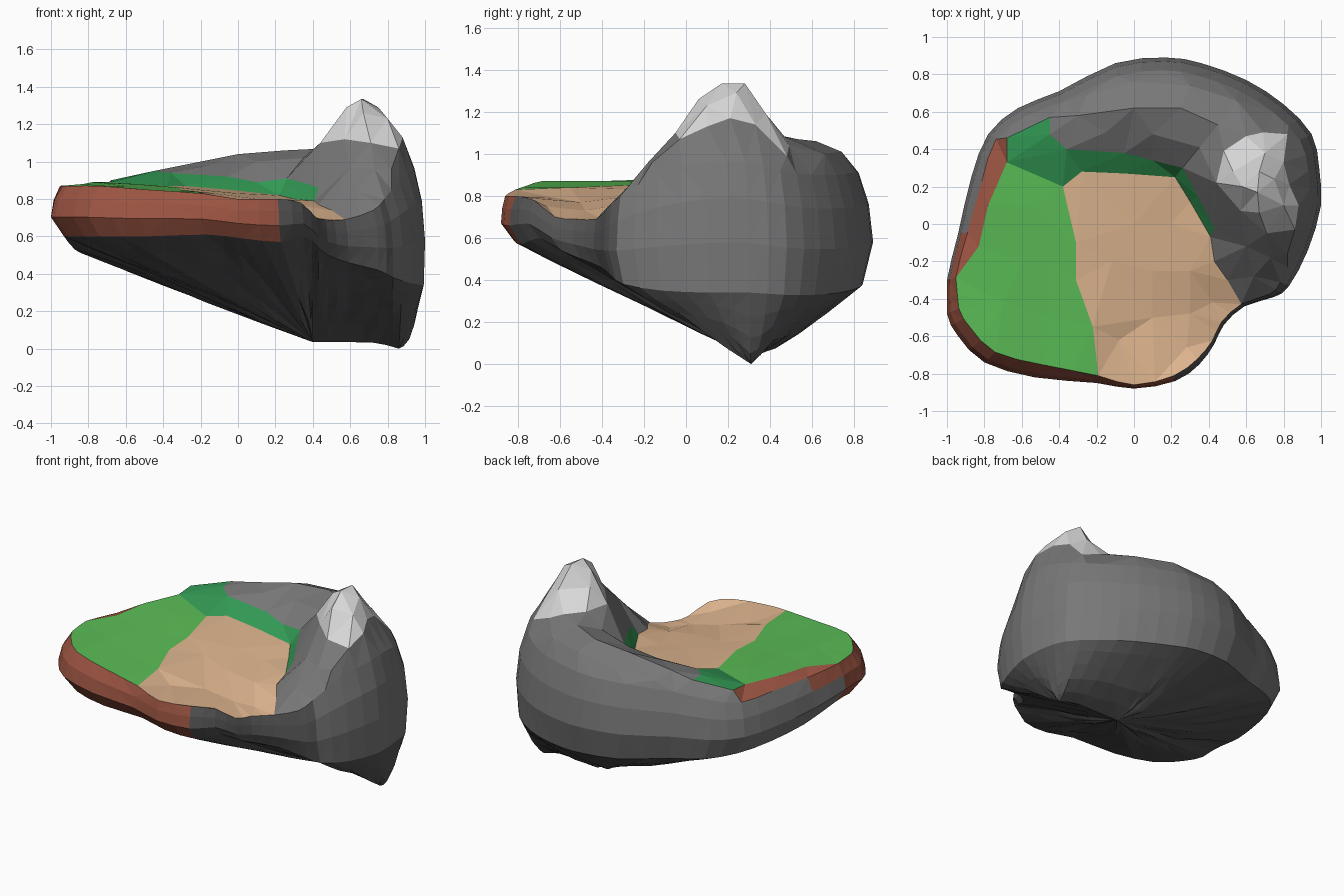
import bpy, bmesh, math, random
from mathutils import Vector
from mathutils.geometry import delaunay_2d_cdt

if "Cube" in bpy.data.objects:
    bpy.data.objects.remove(bpy.data.objects["Cube"])

random.seed(4)

# ---- colours (sRGB in, linear out)
def material(name, *rgb):
    m = bpy.data.materials.new(name)
    m.diffuse_color = [((c / 255 + 0.055) / 1.055) ** 2.4 for c in rgb] + [1]
    m.use_nodes = True
    m.node_tree.nodes["Principled BSDF"].inputs["Base Color"].default_value = m.diffuse_color
    return m

MATS = [material("mountain_grey", 120, 120, 120), material("dark_rock", 86, 86, 86),
        material("snow", 216, 216, 216), material("red_earth", 155, 84, 66),
        material("sand", 221, 180, 142), material("grass", 90, 188, 86),
        material("forest", 50, 153, 84)]
GREY, DARK, SNOW, RED, SAND, GRASS, FOREST = range(7)

# ---- island outline: x, y, rim height, lower band height, rim inset
COARSE = [
    (-1, -.30, .87, .60, .05), (-1, -.48, .87, .60, .07), (-.94, -.60, .87, .60, .08),
    (-.80, -.74, .87, .60, .08), (-.53, -.82, .85, .60, .08), (-.20, -.85, .83, .61, .04),
    (0, -.88, .80, .59, .02), (.22, -.84, .80, .57, .03), (.35, -.75, .78, .60, .03),
    (.43, -.64, .70, .54, .02), (.48, -.54, .69, .50, .02), (.59, -.44, .69, .46, .02),
    (.75, -.39, .74, .42, .03), (.83, -.33, .80, .38, .05), (.93, -.14, .90, .35, .07),
    (1, .10, .96, .34, .06), (.99, .30, .96, .34, .06), (.95, .48, .92, .33, .07),
    (.80, .64, .90, .33, .07), (.60, .77, .90, .34, .07), (.36, .86, .91, .36, .07),
    (.17, .89, .91, .38, .07), (-.10, .86, .91, .40, .07), (-.40, .71, .88, .43, .06),
    (-.62, .62, .85, .45, .06), (-.78, .48, .83, .48, .05), (-.87, .25, .84, .50, .06),
    (-.94, -.05, .85, .53, .05)]
OUTLINE = []
for i, row in enumerate(COARSE):     # curved midpoints round the outline off
    a, c, d = COARSE[i - 1], COARSE[(i + 1) % len(COARSE)], COARSE[(i + 2) % len(COARSE)]
    mid = [(9 * (q + r) - p - s) / 16 for p, q, r, s in zip(a, row, c, d)]
    mid[0] = max(-1, min(1, mid[0]))
    OUTLINE += [row, mid]
N = len(OUTLINE)

# ---- feature lines on the top (x, y, z)
MEADOW_EDGE = [(-.95, -.27, .88), (-.83, -.12, .88), (-.78, .10, .89), (-.68, .33, .89)]
FOREST_LOW = [(-.68, .33, .89), (-.38, .20, .87), (-.28, .28, .87), (-.05, .27, .85),
              (.22, .25, .82), (.30, .12, .80), (.41, -.07, .79)]
FOREST_HIGH = [(-.68, .33, .89), (-.68, .46, .90), (-.45, .57, .95), (-.45, .48, .95),
               (-.36, .40, .94), (-.05, .38, .92), (.10, .34, .89), (.26, .30, .91),
               (.34, .15, .89), (.43, -.02, .86), (.41, -.07, .79)]
BEACH_EDGE = [(-.38, .20, .87), (-.31, -.10, .86), (-.31, -.30, .85), (-.22, -.55, .84),
              (-.17, -.81, .83)]
SAND_EDGE = [(.41, -.07, .79), (.43, -.20, .77), (.50, -.30, .74), (.60, -.42, .69)]
SNOW_LINE = [(.44, .22, 1.10), (.48, .39, 1.10), (.60, .47, 1.08), (.69, .49, 1.04),
             (.82, .48, .99), (.80, .33, 1.14), (.83, .21, 1.17), (.88, .10, 1.13),
             (.86, -.03, 1.07), (.71, -.05, 1.10), (.57, .07, 1.12), (.44, .22, 1.10)]
RIDGE = [(-.30, .58, .98), (0, .62, 1.04), (.25, .62, 1.06), (.45, .53, 1.07)]
SHOULDER = [(-.25, .69, .94), (0, .76, .98), (.30, .74, 1.01), (.55, .66, 1.0), (.75, .57, .97)]
LOOSE = [(.58, .20, 1.29), (.66, .17, 1.335), (.67, .28, 1.335), (.75, .24, 1.29),
         (.67, .06, 1.26), (.80, .10, 1.23), (.70, .38, 1.19), (.53, .28, 1.21),
         (.73, -.18, .96), (.60, -.12, .97), (.64, -.28, .84), (.82, -.16, .96),
         (.35, .41, 1.02), (.10, .48, 1.0), (-.15, .49, .98),
         (0, 0, .83), (.20, 0, .80), (.10, -.25, .80), (.30, -.25, .77), (.10, -.5, .77),
         (.30, -.48, .73), (.42, -.42, .70), (.28, -.66, .75), (-.08, -.62, .79), (-.12, -.2, .83),
         (-.55, .10, .88), (-.60, -.2, .87), (-.70, -.42, .87), (-.45, -.5, .85), (-.45, -.2, .86)]

# ---- rings round the rim and down the underside
def along(ring_fn):
    return [ring_fn(*row) for row in OUTLINE]

def band(f, inset):
    def fn(x, y, zt, zb, d):
        k = 1 - inset * d / math.hypot(x, y)
        return Vector((x * k, y * k, f * zt + (1 - f) * zb))
    return fn

def under(s):
    def fn(x, y, zt, zb, d):
        keel = Vector((max(.40, min(.86, x)), .31, 0))      # lowest line of the rock
        r = Vector((x, y, 0)) - keel
        u = r.normalized()
        power = 1.05 + .35 * max(0, u.y) + 1.5 * max(0, u.x) ** 3
        j = .012 if 0 < s < .9 else 0
        v = keel + r * (s * (1 - .04 * max(0, u.y)) + random.uniform(-j, j))
        floor = .035 * min(1, (.86 - keel.x) / .12)
        v.z = floor + (zb - floor) * (s / .95) ** power + random.uniform(0, j)
        return v
    return fn

rings = [along(band(1, 1)), along(band(.72, .3)), along(band(.38, 0))]
rings += [along(under(s)) for s in (.95, .8, .62, .42, .2, 0)]

# ---- top surface: triangulate through rim and feature lines
pts = list(rings[0])
edges = [(i, (i + 1) % N) for i in range(N)]

def add_point(p):
    p = Vector(p)
    for i, q in enumerate(pts):
        if (p.xy - q.xy).length < .035:
            return i
    pts.append(p)
    return len(pts) - 1

CORNER = tuple(pts[50])
for line in (MEADOW_EDGE, FOREST_LOW, FOREST_HIGH, BEACH_EDGE, SAND_EDGE, SNOW_LINE,
             RIDGE, SHOULDER, [CORNER, (-.68, .46, .90)]):
    ids = [add_point(p) for p in line]
    edges += [(a, b) for a, b in zip(ids, ids[1:]) if a != b]
for p in LOOSE:
    add_point(p)
flat, _, tris, origin, _, _ = delaunay_2d_cdt([p.xy for p in pts], edges, [], 1, 1e-5)

def inside(p, poly):
    hit = False
    for a, b in zip(poly, poly[1:] + poly[:1]):
        if (a[1] > p.y) != (b[1] > p.y) and \
                p.x < (b[0] - a[0]) * (p.y - a[1]) / (b[1] - a[1]) + a[0]:
            hit = not hit
    return hit

REGIONS = [
    (SNOW, SNOW_LINE[:-1]),
    (FOREST, FOREST_HIGH + FOREST_LOW[::-1]),
    (GRASS, MEADOW_EDGE + FOREST_LOW[1:2] + BEACH_EDGE + [(-.19, -1, 0), (-1.1, -1, 0), (-1.1, -.29, 0)]),
    (SAND, BEACH_EDGE[::-1] + FOREST_LOW[2:] + SAND_EDGE + [(.6, -1, 0), (-.19, -1, 0)]),
    (RED, MEADOW_EDGE + [(-.68, .46, 0), CORNER, (-1, .45, 0), (-1.1, -.29, 0)])]

bm = bmesh.new()
ring_verts = [[bm.verts.new(v) for v in ring] for ring in rings]
top = []
for p, src in zip(flat, origin):
    i = src[0] if src else min(range(len(pts)), key=lambda k: (pts[k].xy - p).length)
    top.append(ring_verts[0][i] if src and i < N else bm.verts.new((p.x, p.y, pts[i].z)))
for t in tris:
    c = sum((flat[i] for i in t), Vector((0, 0))) / 3
    f = bm.faces.new([top[i] for i in t])
    f.material_index = next((m for m, poly in REGIONS if inside(c, poly)), GREY)

# ---- rim bands and underside
for level, (upper, lower) in enumerate(zip(ring_verts, ring_verts[1:])):
    for i in range(N):
        k = (i + 1) % N
        f = bm.faces.new((upper[i], lower[i], lower[k], upper[k]))
        if level > 2 or 14 <= i <= 25:
            f.material_index = DARK
        elif i <= 13 or (i >= N - 2 and level == 0):
            f.material_index = RED

# close the keel line by welding its two sides
bmesh.ops.remove_doubles(bm, verts=ring_verts[-1], dist=.012)
bmesh.ops.triangulate(bm, faces=[f for f in bm.faces if len(f.verts) > 3])
bmesh.ops.holes_fill(bm, edges=[e for e in bm.edges if e.is_boundary], sides=0)
bmesh.ops.recalc_face_normals(bm, faces=bm.faces)
mesh = bpy.data.meshes.new("island")
bm.to_mesh(mesh)
bm.free()
for m in MATS:
    mesh.materials.append(m)
bpy.context.collection.objects.link(bpy.data.objects.new("island", mesh))
